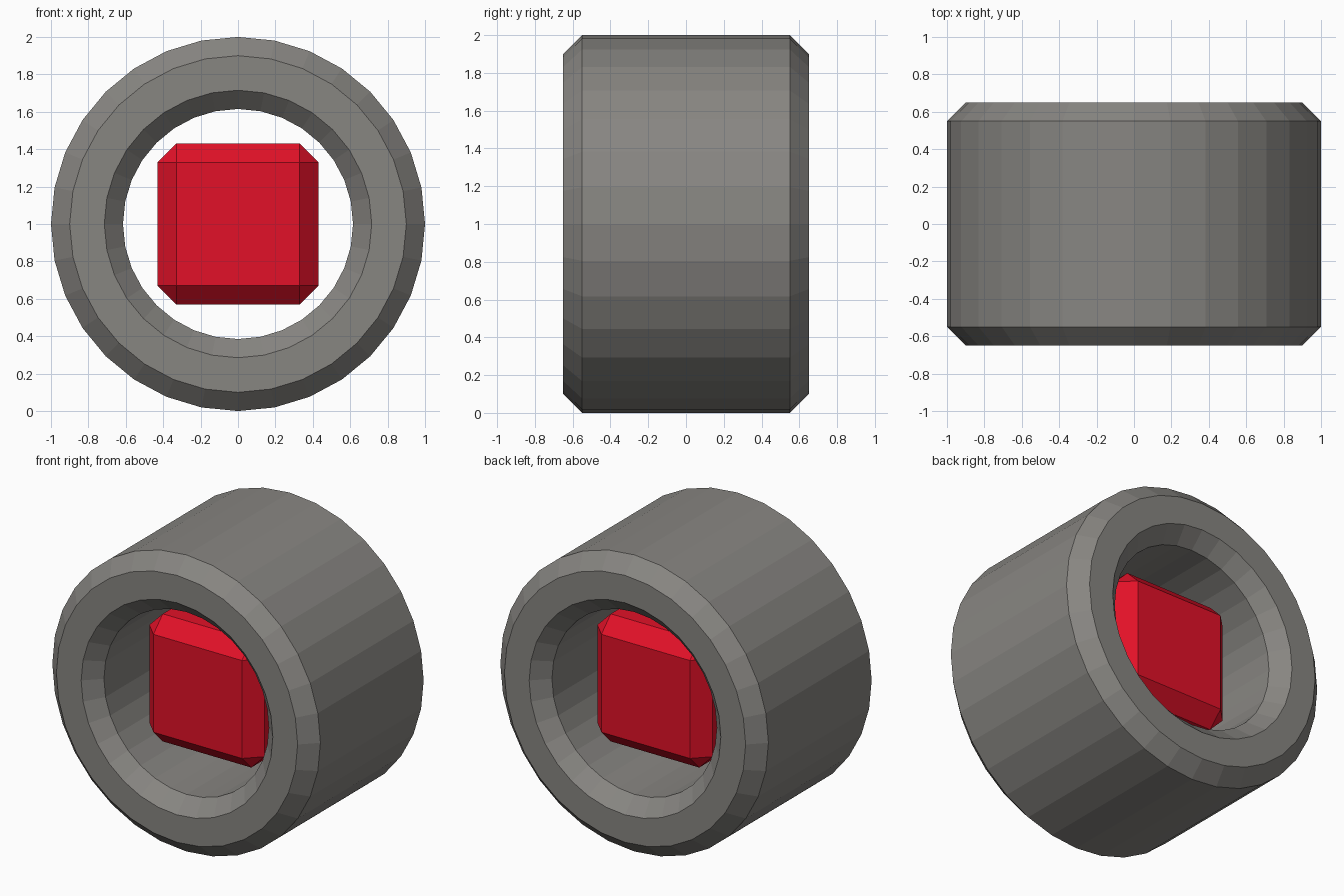
import bpy, bmesh, math

if "Cube" in bpy.data.objects:
    bpy.data.objects.remove(bpy.data.objects["Cube"])


def material(name, color):
    m = bpy.data.materials.new(name)
    m.diffuse_color = (*color, 1)
    m.use_nodes = True
    m.node_tree.nodes["Principled BSDF"].inputs["Base Color"].default_value = m.diffuse_color
    return m


def finish(bm, name, mat):
    bmesh.ops.recalc_face_normals(bm, faces=bm.faces)
    me = bpy.data.meshes.new(name)
    bm.to_mesh(me)
    bm.free()
    me.materials.append(mat)
    ob = bpy.data.objects.new(name, me)
    bpy.context.collection.objects.link(ob)
    return ob


grey = material("warm grey", (0.245, 0.237, 0.222))
red = material("red", (0.76, 0.0055, 0.021))

# Chamfered ring: closed (radius, y) profile revolved about the y axis
SIDES = 32
profile = [(1.0, -0.55), (1.0, 0.55), (0.9, 0.65), (0.715, 0.65),
           (0.615, 0.55), (0.615, -0.55), (0.715, -0.65), (0.9, -0.65)]
bm = bmesh.new()
loops = []
for i in range(SIDES):
    a = 2 * math.pi * i / SIDES
    loops.append([bm.verts.new((r * math.sin(a), y, 1 + r * math.cos(a)))
                  for r, y in profile])
n = len(profile)
for i in range(SIDES):
    p, q = loops[i], loops[(i + 1) % SIDES]
    for j in range(n):
        k = (j + 1) % n
        bm.faces.new((p[j], p[k], q[k], q[j]))
finish(bm, "outer_ring", grey)

# Chamfered cube floating in the middle of the ring
bm = bmesh.new()
bmesh.ops.create_cube(bm, size=0.86)
bmesh.ops.bevel(bm, geom=bm.edges[:], offset=0.1, offset_type='OFFSET',
                segments=1, profile=0.5, affect='EDGES')
cube = finish(bm, "centre_cube", red)
cube.location.z = 1
